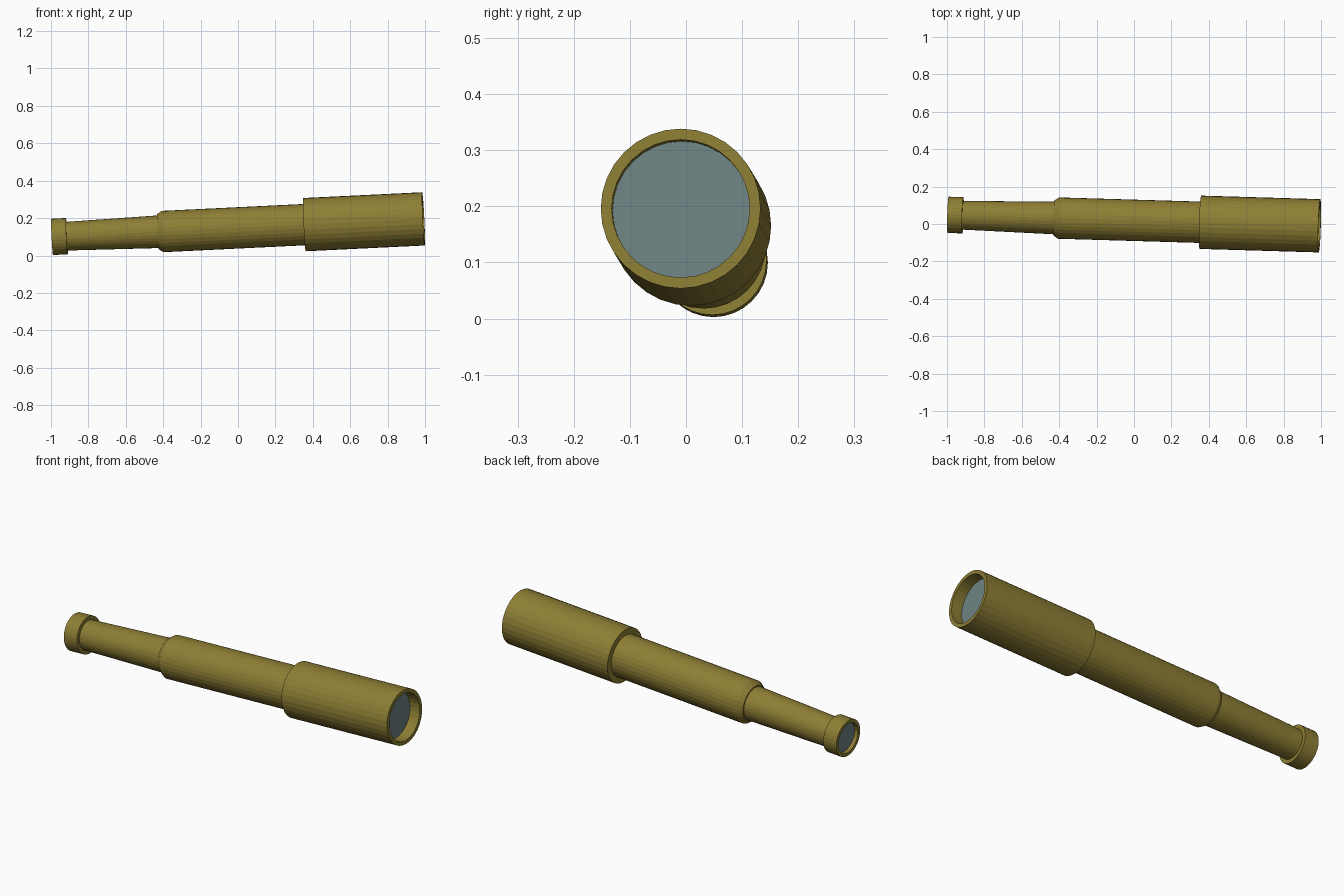
import bpy
import bmesh
import math
from mathutils import Matrix, Vector

if "Cube" in bpy.data.objects:
    bpy.data.objects.remove(bpy.data.objects["Cube"])

SIDES = 32
START = Vector((-0.994, 0.049, 0.0995))   # centre of the eyepiece end
END = Vector((0.992, -0.0095, 0.196))     # centre of the objective end
AXIS = END - START
LENGTH = AXIS.length
PLACE = Matrix.Translation(START) @ AXIS.to_track_quat('Z', 'Y').to_matrix().to_4x4()


def material(name, color):
    mat = bpy.data.materials.new(name)
    mat.diffuse_color = color
    mat.use_nodes = True
    mat.node_tree.nodes["Principled BSDF"].inputs["Base Color"].default_value = mat.diffuse_color
    return mat


brass = material("brass", (0.27, 0.21, 0.035, 1))
glass = material("glass", (0.16, 0.23, 0.23, 1))


def lathe(name, profile, mat):
    """Revolve a closed (radius, distance along axis) outline about the telescope axis."""
    bm = bmesh.new()
    rings = []
    for r, s in profile:
        rings.append([bm.verts.new((r * math.cos(2 * math.pi * i / SIDES),
                                    r * math.sin(2 * math.pi * i / SIDES), s))
                      for i in range(SIDES)])
    for a, b in zip(rings, rings[1:] + rings[:1]):
        for i in range(SIDES):
            j = (i + 1) % SIDES
            bm.faces.new((a[i], a[j], b[j], b[i]))
    finish(name, bm, mat)


def disc(name, radius, s, thickness, mat):
    """Thin round plate centred on the telescope axis."""
    bm = bmesh.new()
    bmesh.ops.create_cone(bm, cap_ends=True, segments=SIDES, radius1=radius,
                          radius2=radius, depth=thickness,
                          matrix=Matrix.Translation((0, 0, s)))
    finish(name, bm, mat)


def finish(name, bm, mat):
    bmesh.ops.recalc_face_normals(bm, faces=bm.faces)
    mesh = bpy.data.meshes.new(name)
    bm.to_mesh(mesh)
    bm.free()
    mesh.materials.append(mat)
    obj = bpy.data.objects.new(name, mesh)
    obj.matrix_world = PLACE
    bpy.context.collection.objects.link(obj)


# Eyepiece ring with a shallow recess
lathe("eyepiece_ring", [(0.079, 0.0), (0.097, 0.0), (0.097, 0.079),
                        (0.070, 0.079), (0.070, 0.024), (0.079, 0.024)], brass)

# Tapered inner draw tube
lathe("inner_tube", [(0.068, 0.070), (0.0765, 0.070), (0.0875, 0.58), (0.068, 0.58)], brass)

# Middle tube with a chamfered collar edge
lathe("middle_tube", [(0.080, 0.567), (0.094, 0.567), (0.1105, 0.592),
                      (0.1105, 1.37), (0.080, 1.37)], brass)

# Large objective tube with a deep recess
lathe("objective_tube", [(0.100, 1.351), (0.1425, 1.351), (0.1425, LENGTH),
                         (0.123, LENGTH), (0.123, LENGTH - 0.075),
                         (0.100, LENGTH - 0.075)], brass)

# Lenses
disc("eyepiece_lens", 0.079, 0.024, 0.006, glass)
disc("objective_lens", 0.123, LENGTH - 0.063, 0.008, glass)
